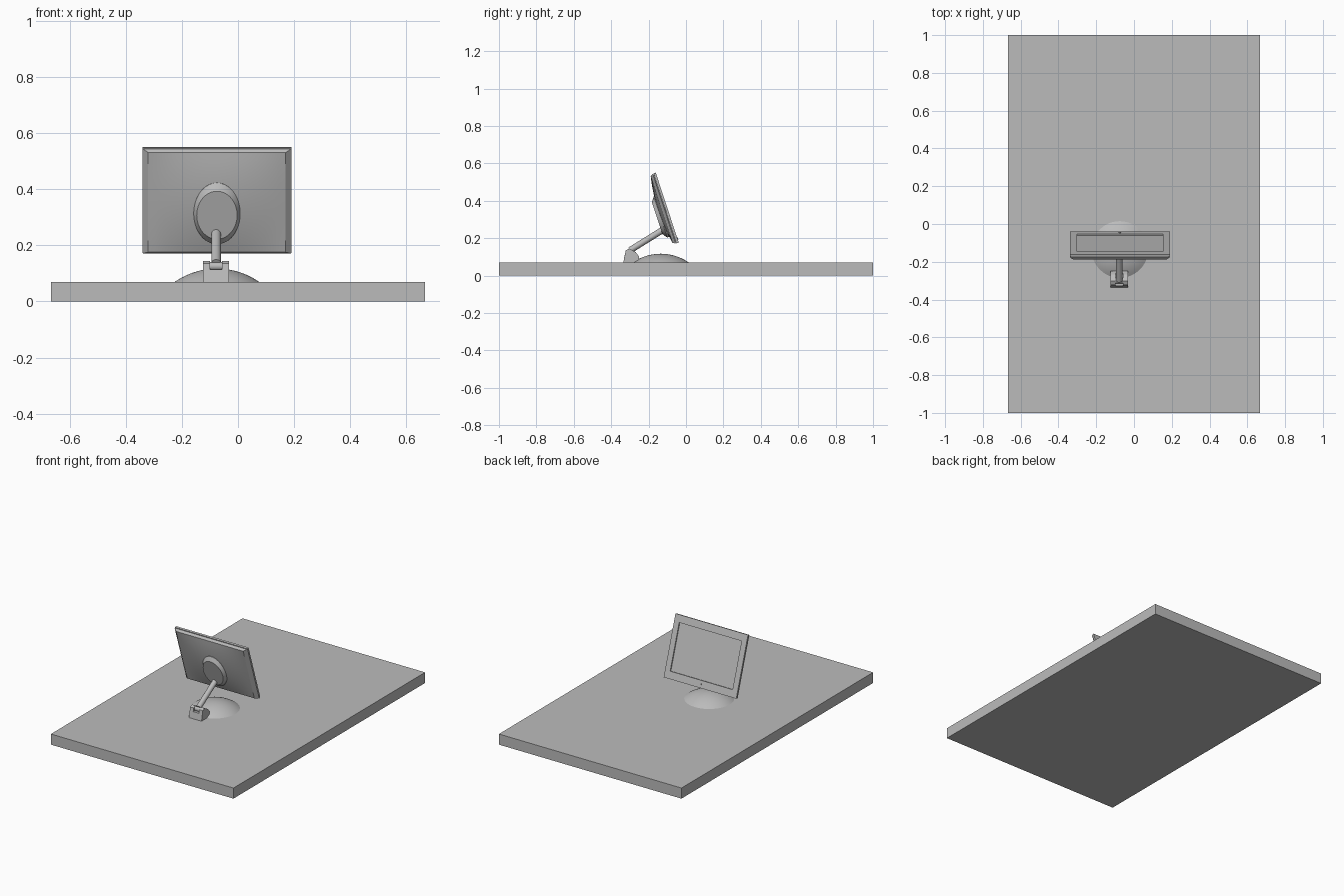
import bpy, bmesh, math
from mathutils import Matrix, Vector

cube = bpy.data.objects.get("Cube")
if cube:
    bpy.data.objects.remove(cube, do_unlink=True)

grey = bpy.data.materials.new("plain grey")
grey.use_nodes = True
colour = (0.5, 0.5, 0.5, 1)
grey.diffuse_color = colour
grey.node_tree.nodes["Principled BSDF"].inputs["Base Color"].default_value = colour

CX = -0.075                      # centre line of the monitor
TILT = math.radians(18.2)
S, C = math.sin(TILT), math.cos(TILT)
# Screen space: u across, v up the panel, w out of the display
SCREEN = Matrix(((-1, 0, 0, CX), (0, -S, C, -0.10), (0, C, S, 0.363), (0, 0, 0, 1)))


def finish(name, bm, matrix=None, smooth=None):
    if matrix is not None:
        bm.transform(matrix)
    bmesh.ops.recalc_face_normals(bm, faces=bm.faces)
    mesh = bpy.data.meshes.new(name)
    bm.to_mesh(mesh)
    bm.free()
    mesh.materials.append(grey)
    obj = bpy.data.objects.new(name, mesh)
    bpy.context.collection.objects.link(obj)
    if smooth:
        bpy.ops.object.select_all(action="DESELECT")
        obj.select_set(True)
        bpy.context.view_layer.objects.active = obj
        bpy.ops.object.shade_smooth_by_angle(angle=math.radians(smooth))
    return obj


def loft(name, rings, sides, cap_start=True, cap_end=True, matrix=None, smooth=None):
    """Skin rings of (half width, half height, depth); four sides give rectangles."""
    bm = bmesh.new()
    loops = []
    for rx, ry, depth in rings:
        if sides == 4:
            pts = [(-rx, -ry), (rx, -ry), (rx, ry), (-rx, ry)]
        else:
            angles = [math.tau * i / sides for i in range(sides)]
            pts = [(rx * math.cos(a), ry * math.sin(a)) for a in angles]
        loops.append([bm.verts.new((x, y, depth)) for x, y in pts])
    for a, b in zip(loops, loops[1:]):
        for i in range(sides):
            j = (i + 1) % sides
            bm.faces.new((a[i], a[j], b[j], b[i]))
    if cap_start:
        bm.faces.new(loops[0])
    if cap_end:
        bm.faces.new(loops[-1])
    return finish(name, bm, matrix, smooth)


def rod(name, start, end, radius):
    start, end = Vector(start), Vector(end)
    axis = end - start
    matrix = Matrix.Translation(start) @ axis.to_track_quat("Z", "Y").to_matrix().to_4x4()
    return loft(name, [(radius, radius, 0), (radius, radius, axis.length)], 24,
                matrix=matrix, smooth=40)


def side_profile(name, points, x0, x1):
    """Extrude a (y, z) outline across x."""
    bm = bmesh.new()
    face = bm.faces.new([bm.verts.new((x0, y, z)) for y, z in points])
    new = bmesh.ops.extrude_face_region(bm, geom=[face])["geom"]
    verts = [v for v in new if isinstance(v, bmesh.types.BMVert)]
    bmesh.ops.translate(bm, verts=verts, vec=(x1 - x0, 0, 0))
    return finish(name, bm)


# Desk slab
loft("desk_top", [(0.667, 1, 0), (0.667, 1, 0.07)], 4)

# Domed foot: a shallow spherical cap
R, H = 0.15, 0.047
ball = (R * R + H * H) / (2 * H)
span = math.asin(R / ball)
cap = [(ball * math.sin(span * t / 10), ball * math.cos(span * t / 10) - ball + H)
       for t in range(10, 0, -1)]
loft("domed_foot", [(r, r, z) for r, z in cap] + [(0.002, 0.002, H)], 48,
     matrix=Matrix.Translation((CX, -0.135, 0.07)), smooth=40)

# Hinge bracket: two cheeks around a lower block
cheek = [(-0.335, 0.07), (-0.322, 0.135), (-0.303, 0.144), (-0.268, 0.125),
         (-0.25, 0.10), (-0.25, 0.07)]
block = [(-0.335, 0.07), (-0.327, 0.113), (-0.26, 0.113), (-0.25, 0.10), (-0.25, 0.07)]
for side, label in ((-1, "right"), (1, "left")):
    side_profile(label + "_hinge_cheek", cheek, CX - 0.003 + side * 0.021,
                 CX - 0.003 + side * 0.046)
side_profile("hinge_block", block, CX - 0.024, CX + 0.018)
rod("hinge_pin", (CX - 0.03, -0.30, 0.125), (CX + 0.024, -0.30, 0.125), 0.015)

# Support arm
rod("support_arm", (CX - 0.003, -0.30, 0.135), (CX - 0.003, -0.12, 0.247), 0.017)

# Monitor frame: recessed display, bezel, seam groove, bevelled rear edge
loft("monitor_frame", [(0.228, 0.15, -0.008), (0.228, 0.15, 0), (0.265, 0.197, 0),
                       (0.265, 0.197, -0.012), (0.258, 0.191, -0.013),
                       (0.258, 0.191, -0.016), (0.264, 0.196, -0.017),
                       (0.245, 0.187, -0.032)], 4, cap_end=False, matrix=SCREEN)

# Gently bulging rear shell
bm = bmesh.new()
bmesh.ops.create_grid(bm, x_segments=20, y_segments=16, size=1)
for v in bm.verts:
    x, y = v.co.x, v.co.y
    v.co = (0.245 * x, 0.187 * y, -0.032 - 0.019 * (1 - x * x) * (1 - y * y))
shell = finish("rear_shell", bm, SCREEN, 40)

# Oval mounting hub on the rear
loft("mounting_hub", [(0.083, 0.115, -0.035), (0.083, 0.115, -0.05), (0.072, 0.09, -0.069)],
     48, matrix=SCREEN @ Matrix.Translation((0, -0.036, 0)), smooth=25)

# Power button on the lower bezel
loft("power_button", [(0.006, 0.006, -0.001), (0.006, 0.006, 0.003)], 16,
     matrix=SCREEN @ Matrix.Translation((0, -0.174, 0)), smooth=40)
